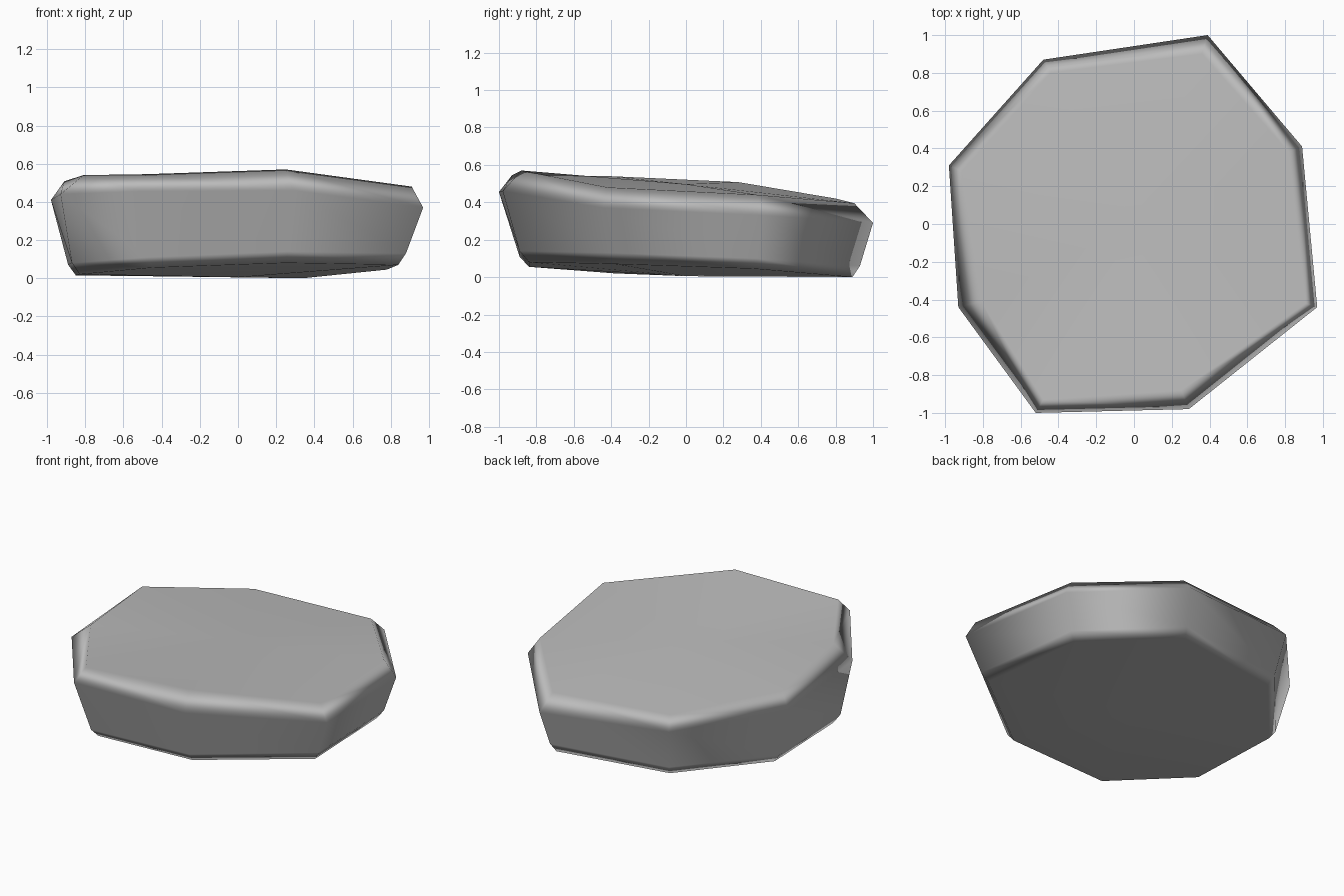
import bpy
import bmesh

cube = bpy.data.objects.get("Cube")
if cube:
    bpy.data.objects.remove(cube, do_unlink=True)

grey = bpy.data.materials.new("stone grey")
grey.use_nodes = True
colour = (0.5, 0.5, 0.5, 1)
grey.diffuse_color = colour
grey.node_tree.nodes["Principled BSDF"].inputs["Base Color"].default_value = colour

# Eight-sided outline rings of the stone, from the underside up
underside = [(-.42, .77, .01), (.34, .89, 0), (.78, .36, .045), (.84, -.38, .07),
             (.25, -.84, .08), (-.45, -.84, .055), (-.83, -.38, .02), (-.85, .27, .015)]
lower_edge = [(-.44, .81, .07), (.36, .93, .06), (.82, .38, .1), (.88, -.4, .13),
              (.26, -.89, .14), (-.47, -.89, .11), (-.87, -.4, .08), (-.89, .28, .07)]
widest = [(-.48, .87, .34), (.39, 1, .29), (.89, .41, .33), (.97, -.44, .37),
          (.29, -.98, .46), (-.52, -1, .455), (-.93, -.44, .44), (-.98, .31, .41)]
top_edge = [(-.44, .8, .42), (.36, .9, .395), (.82, .38, .44), (.91, -.42, .48),
            (.25, -.88, .57), (-.48, -.93, .545), (-.81, -.41, .54), (-.91, .28, .508)]

bm = bmesh.new()
rings = [[bm.verts.new(p) for p in ring]
         for ring in (underside, lower_edge, widest, top_edge)]

# Side bands
for low, high in zip(rings, rings[1:]):
    for i in range(len(low)):
        j = (i + 1) % len(low)
        bm.faces.new((low[i], low[j], high[j], high[i]))

# Gently domed caps
for ring, height in ((rings[0], .005), (rings[-1], .497)):
    centre = bm.verts.new((0, 0, height))
    for i in range(len(ring)):
        bm.faces.new((ring[i], ring[(i + 1) % len(ring)], centre))

bmesh.ops.recalc_face_normals(bm, faces=bm.faces)
for face in bm.faces:
    face.smooth = True

mesh = bpy.data.meshes.new("stone")
bm.to_mesh(mesh)
bm.free()
mesh.materials.append(grey)
stone = bpy.data.objects.new("stone", mesh)
bpy.context.collection.objects.link(stone)

# Keep the broad faces flat while the edges shade softly
weighted = stone.modifiers.new("soft edges", 'WEIGHTED_NORMAL')
weighted.mode = 'FACE_AREA_WITH_ANGLE'
weighted.weight = 80
